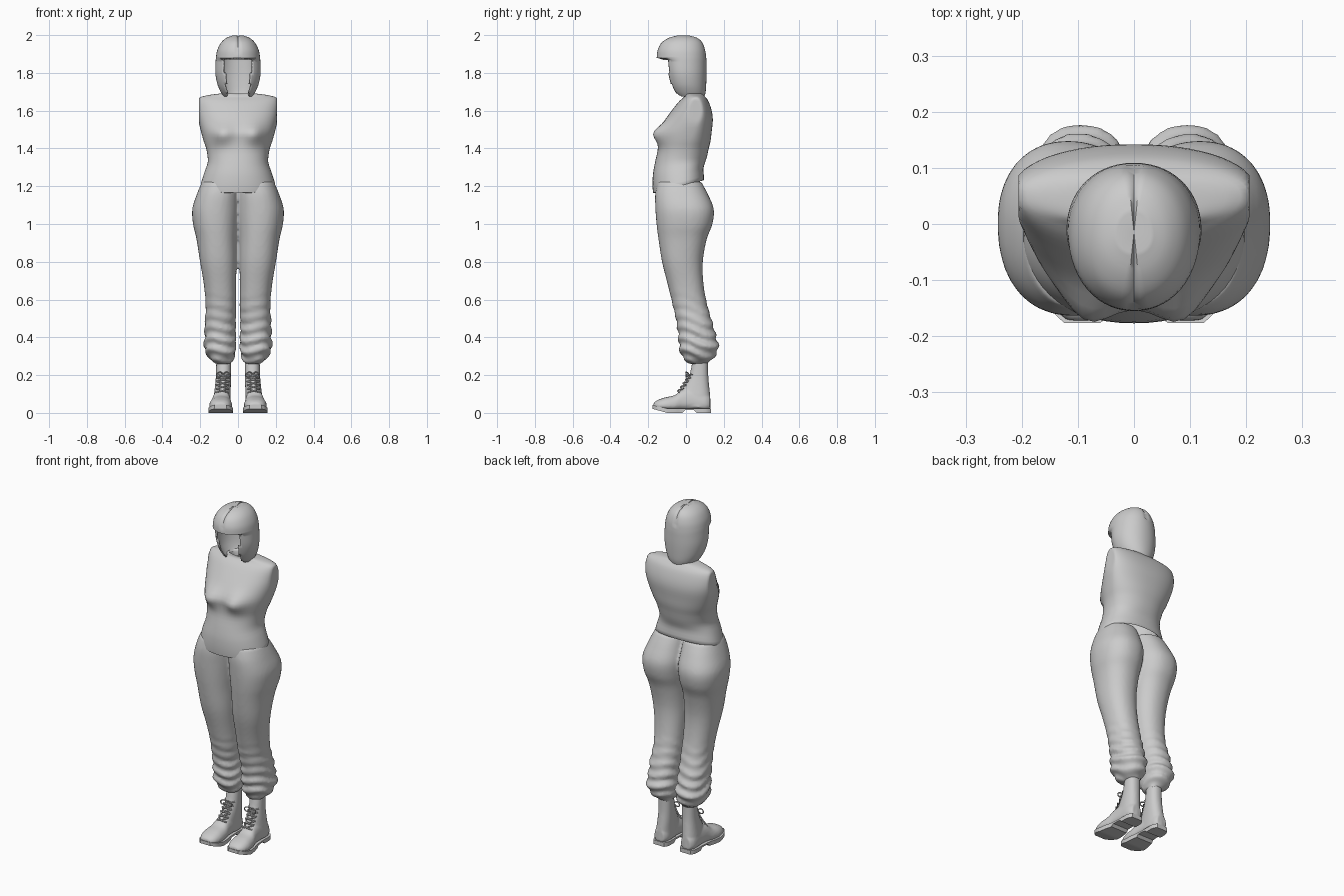
import bpy, bmesh, math
from mathutils import Vector

cube = bpy.data.objects.get("Cube")
if cube:
    bpy.data.objects.remove(cube)

grey = bpy.data.materials.new("plain grey")
grey.use_nodes = True
grey.diffuse_color = (0.6, 0.6, 0.6, 1)
grey.node_tree.nodes["Principled BSDF"].inputs["Base Color"].default_value = (0.6, 0.6, 0.6, 1)


def finish(name, bm, angle=50):
    bmesh.ops.recalc_face_normals(bm, faces=bm.faces)
    me = bpy.data.meshes.new(name)
    bm.to_mesh(me)
    bm.free()
    me.materials.append(grey)
    ob = bpy.data.objects.new(name, me)
    bpy.context.collection.objects.link(ob)
    bpy.ops.object.select_all(action='DESELECT')
    ob.select_set(True)
    bpy.context.view_layer.objects.active = ob
    bpy.ops.object.shade_smooth_by_angle(angle=math.radians(angle))
    return ob


def power(v, e):
    return math.copysign(abs(v) ** e, v)


def interpolate(keys, steps):
    """Smooth curve through key rows, a few rows for every key."""
    rows = []
    for i in range(len(keys) - 1):
        p0, p1 = keys[max(i - 1, 0)], keys[i]
        p2, p3 = keys[i + 1], keys[min(i + 2, len(keys) - 1)]
        for s in range(steps):
            t = s / steps
            rows.append([b + t * ((c - a) / 2 + t * ((a - 2.5 * b + 2 * c - d / 2)
                        + t * (1.5 * (b - c) + (d - a) / 2)))
                        for a, b, c, d in zip(p0, p1, p2, p3)])
    return rows + [list(keys[-1])]


def loft(bm, rings, caps=(True, True)):
    loops = [[bm.verts.new(p) for p in ring] for ring in rings]
    n = len(loops[0])
    for a, b in zip(loops, loops[1:]):
        for i in range(n):
            bm.faces.new((a[i], a[(i + 1) % n], b[(i + 1) % n], b[i]))
    for use, lp in zip(caps, (loops[0], loops[-1])):
        if use:
            bm.faces.new(lp)
    return loops


def section(z, cx, half, yc, front, back, n=40, e=0.9):
    """Level ring whose widest line lies at yc."""
    ring = []
    for i in range(n):
        a = math.tau * i / n
        s = power(math.sin(a), e)
        ring.append(Vector((cx + half * power(math.cos(a), e),
                            yc + s * (back - yc if s > 0 else yc - front), z)))
    return ring


def remesh(ob, voxel, smooth):
    m = ob.modifiers.new("blend", 'REMESH')
    m.mode, m.voxel_size, m.use_smooth_shade = 'VOXEL', voxel, True
    m = ob.modifiers.new("soften", 'SMOOTH')
    m.factor, m.iterations = 0.5, smooth


# Shirt: z, half width, widest y, front y, back y
shirt_keys = [
    (1.175, .185, -.03, -.155, .08), (1.165, .198, -.03, -.174, .095),
    (1.25, .178, -.03, -.176, .092), (1.32, .16, -.02, -.165, .105),
    (1.39, .166, 0, -.15, .118), (1.44, .182, .02, -.148, .13),
    (1.49, .196, .04, -.148, .136), (1.55, .21, .055, -.112, .142),
    (1.6, .216, .06, -.076, .136), (1.65, .214, .055, -.036, .119),
    (1.675, .19, .05, -.008, .1), (1.69, .10, .04, -.005, .085),
    (1.685, .07, .035, -.005, .075), (1.655, .065, .035, 0, .07)]
bm = bmesh.new()
rings = [section(k[0], 0, *k[1:], n=56) for k in interpolate(shirt_keys, 3)]
for ring in rings:
    for p in ring:
        p.x = max(-.206, min(.206, p.x))
        if p.y < 0:
            d = ((abs(p.x) - .085) / .05) ** 2 + ((p.z - 1.475) / .05) ** 2
            p.y -= .036 * math.exp(-d)
        # Hem rises toward the back
        p.z += (p.y + .175) * .26 * max(0, min(1, (1.36 - p.z) / .18))
loft(bm, rings, (False, False))
finish("shirt", bm, 60)

# Trousers: z, centre x, half width, widest y, front y, back y
leg_keys = [
    (1.225, .094, .096, -.03, -.15, .08), (1.16, .105, .112, -.02, -.163, .115),
    (1.08, .116, .126, 0, -.162, .147), (1.0, .117, .121, 0, -.156, .14),
    (.92, .112, .108, -.01, -.146, .11), (.8, .104, .097, -.02, -.127, .089),
    (.68, .095, .086, 0, -.097, .093), (.57, .09, .081, .02, -.07, .113),
    (.47, .094, .082, .05, -.048, .142), (.4, .093, .082, .06, -.04, .16),
    (.36, .094, .086, .065, -.037, .172), (.32, .092, .078, .065, -.03, .165),
    (.285, .086, .062, .065, -.012, .14), (.26, .078, .043, .07, .02, .118)]
bm = bmesh.new()
for side in (-1, 1):
    rings = [section(k[0], side * k[1], *k[2:]) for k in interpolate(leg_keys, 5)]
    for ring in rings:
        mid = Vector((side * .092, .05, 0))
        for p in ring:
            # Gathered folds get stronger toward the cuff
            w = .008 * max(0, min(1, (.65 - p.z) / .25))
            a = math.atan2(p.y - mid.y, (p.x - mid.x) * side)
            fold = w * math.sin(p.z * 105 + 1.8 * math.sin(2 * a) + a)
            out = Vector((p.x - mid.x, p.y - mid.y, 0)).normalized()
            p += out * fold
            p.x = side * max(p.x * side, .008 if p.z < .92 else -.02)
    loft(bm, rings)
remesh(finish("trousers", bm), .01, 4)

# Boots: shaft rings by height, foot rings by depth
shaft_keys = [
    (.285, .076, .039, .078, .036, .117), (.2, .077, .040, .072, .018, .118),
    (.14, .08, .042, .068, -.012, .123), (.09, .084, .044, .066, -.035, .128),
    (.03, .086, .046, .066, -.03, .131)]
# y, centre x, half width, bottom z, top z
foot_keys = [
    (.128, .087, .03, .02, .09), (.1, .087, .044, .012, .11),
    (.04, .087, .045, .014, .13), (-.02, .088, .049, .014, .122),
    (-.06, .09, .057, .012, .094), (-.11, .092, .06, .014, .082),
    (-.15, .092, .05, .02, .068), (-.172, .092, .028, .03, .052)]


def foot_ring(side, y, cx, half, low, top, n=28):
    ring = []
    for i in range(n):
        a = math.tau * i / n
        c, s = math.cos(a), math.sin(a)
        z = low + (top - low) * .35
        z += s * ((top - z) if s > 0 else (z - low))
        ring.append(Vector((side * (cx + half * power(c, .75)), y, z)))
    return ring


def sole(bm, side):
    """Welted sole with a raised toe and an arch before the heel."""
    def low(y):
        arch = .014 if -.01 < y < .055 else 0
        return arch + max(0, -.1 - y) * .28
    rows = []
    for y, cx, half, _, _ in interpolate(foot_keys, 4):
        y = y * 1.025
        x0, x1 = side * (cx - half - .004), side * (cx + half + .004)
        lo, hi = low(y), .024 + max(0, -.1 - y) * .22
        rows.append([Vector(c) for c in ((x0, y, lo), (x1, y, lo), (x1, y, hi), (x0, y, hi))])
    loft(bm, rows)


def tube(name, points, radius):
    cu = bpy.data.curves.new(name, 'CURVE')
    cu.dimensions, cu.bevel_depth, cu.bevel_resolution, cu.resolution_u = '3D', radius, 1, 4
    sp = cu.splines.new('BEZIER')
    sp.bezier_points.add(len(points) - 1)
    for bp, p in zip(sp.bezier_points, points):
        bp.co = p
        bp.handle_left_type = bp.handle_right_type = 'AUTO'
    cu.materials.append(grey)
    bpy.context.collection.objects.link(bpy.data.objects.new(name, cu))


for side, label in ((-1, "right"), (1, "left")):
    bm = bmesh.new()
    loft(bm, [section(k[0], side * k[1], *k[2:], n=28) for k in interpolate(shaft_keys, 4)])
    loft(bm, [foot_ring(side, *k) for k in interpolate(foot_keys, 4)])
    remesh(finish(label + "_boot", bm), .006, 4)
    bm = bmesh.new()
    sole(bm, side)
    finish(label + "_boot_sole", bm, 30)

    # Laces cross the instep and end in a bow
    def instep(u, t):
        """u runs across, t runs from instep to shaft top."""
        y = -.05 + .068 * t ** .8 + .022 * u * u
        return (side * (.084 - .006 * t) + u * .032, y - .004, .108 + .098 * t)
    for k in range(5):
        t0, t1 = k / 5, (k + 1) / 5
        for d in (-1, 1):
            tube(label + "_lace", [instep(-d, t0), instep(0, (t0 + t1) / 2), instep(d, t1)], .004)
    knot = Vector(instep(0, 1))
    for d in (-1, 1):
        offsets = ((0, 0, 0), (d * .022, -.014, .01), (d * .036, -.012, -.008),
                   (d * .02, -.012, -.016), (0, 0, 0), (d * .016, -.012, -.04))
        tube(label + "_lace_bow", [knot + Vector(o) for o in offsets], .0035)

# Bobbed hair: z, half width, widest y, front y, back y
crown_keys = [
    (1.997, .03, -.02, -.05, .02), (1.985, .062, -.02, -.092, .06),
    (1.96, .09, -.02, -.13, .087), (1.92, .11, -.02, -.151, .102),
    (1.88, .117, -.015, -.155, .107)]
side_keys = [
    (1.868, .118, -.015, -.116, .108), (1.8, .12, -.01, -.108, .109),
    (1.74, .109, 0, -.094, .107), (1.70, .092, .01, -.075, .104),
    (1.675, .076, .015, -.05, .098)]
rows = interpolate(crown_keys, 4) + interpolate(side_keys, 4)
bm = bmesh.new()
loops = loft(bm, [section(k[0], 0, *k[1:], n=56, e=.95) for k in rows], (False, False))
top = bm.verts.new((0, -.015, 1.996))
for i in range(56):
    bm.faces.new((top, loops[0][i], loops[0][(i + 1) % 56]))
# Centre parting
for v in bm.verts:
    if abs(v.co.x) < .002 and v.co.z > 1.9:
        v.co += (Vector((0, -.015, 1.85)) - v.co).normalized() * .007
# Face opening below the fringe
opening = [f for f in bm.faces
           if f.calc_center_median().z < 1.872 and f.calc_center_median().y < -.03
           and abs(f.calc_center_median().x) < .078 - .02 * (1.87 - f.calc_center_median().z) / .2]
bmesh.ops.delete(bm, geom=opening, context='FACES')
hair = finish("bobbed_hair", bm, 50)
m = hair.modifiers.new("thickness", 'SOLIDIFY')
m.thickness, m.offset = .007, -1
